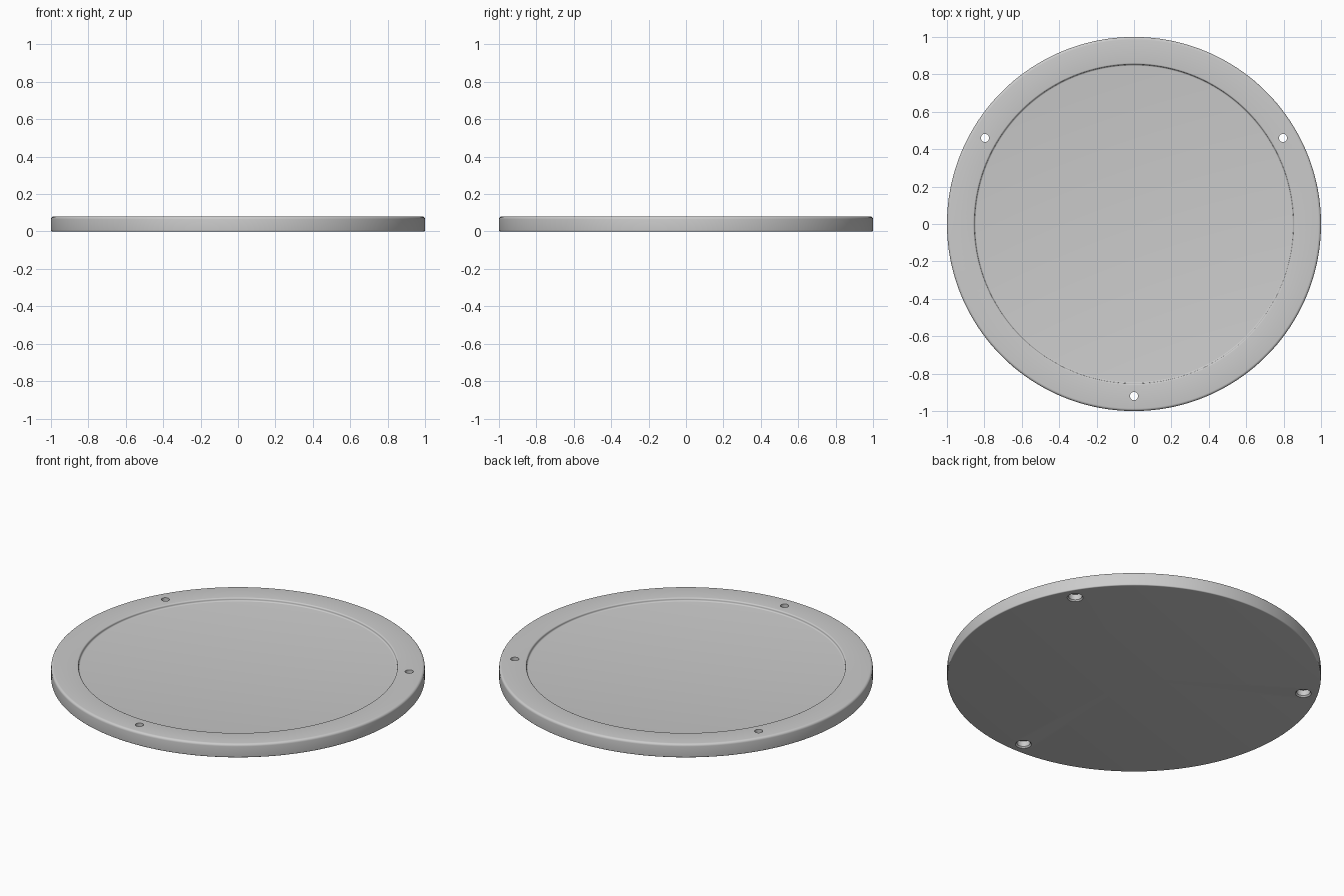
import bpy, bmesh, math
from mathutils import Matrix, Vector

cube = bpy.data.objects.get("Cube")
if cube:
    bpy.data.objects.remove(cube, do_unlink=True)

HEIGHT = 0.08
FLOOR = 0.062
HOLE_RING = 0.92

grey = bpy.data.materials.new("light_grey")
grey.use_nodes = True
colour = (0.6, 0.6, 0.6, 1)
grey.diffuse_color = colour
grey.node_tree.nodes["Principled BSDF"].inputs["Base Color"].default_value = colour


def arc(cx, cz, r, start, end, steps=5):
    """Points of a rounded corner in the radius/height plane."""
    angles = [math.radians(start + (end - start) * i / steps) for i in range(steps + 1)]
    return [(cx + r * math.cos(a), cz + r * math.sin(a)) for a in angles]


def lathe(name, profile, segments, centre=(0, 0)):
    """Closed solid turned around a vertical axis; profile runs axis to axis."""
    bm = bmesh.new()
    verts = [bm.verts.new((r, 0, z)) for r, z in profile]
    edges = [bm.edges.new(pair) for pair in zip(verts, verts[1:])]
    bmesh.ops.spin(bm, geom=verts + edges, cent=(0, 0, 0), axis=(0, 0, 1),
                   angle=math.tau, steps=segments, use_duplicate=False)
    bmesh.ops.remove_doubles(bm, verts=bm.verts, dist=0.00001)
    bmesh.ops.recalc_face_normals(bm, faces=bm.faces)
    bm.transform(Matrix.Translation(Vector((*centre, 0))))
    mesh = bpy.data.meshes.new(name)
    bm.to_mesh(mesh)
    bm.free()
    mesh.materials.append(grey)
    obj = bpy.data.objects.new(name, mesh)
    bpy.context.collection.objects.link(obj)
    return obj


# Round plate with rounded rim and a shallow recess
profile = [(0, 0)]
profile += arc(0.994, 0.006, 0.006, -90, 0)
profile += arc(0.986, HEIGHT - 0.014, 0.014, 0, 90)
profile += arc(0.861, HEIGHT - 0.008, 0.008, 90, 180)
profile += arc(0.845, FLOOR + 0.008, 0.008, 0, -90)
profile += [(0, FLOOR)]
plate = lathe("round_plate", profile, 180)

# Three screw holes, widened underneath
hole = [(0, -0.02), (0.043, -0.02), (0.043, 0), (0.036, 0.008),
        (0.036, 0.04), (0.022, 0.04), (0.022, 0.12), (0, 0.12)]
for i in range(3):
    a = math.radians(-90 + 120 * i)
    cutter = lathe(f"hole_cutter_{i + 1}", hole, 32,
                   (HOLE_RING * math.cos(a), HOLE_RING * math.sin(a)))
    mod = plate.modifiers.new("screw_hole", "BOOLEAN")
    mod.operation = "DIFFERENCE"
    mod.solver = "EXACT"
    mod.object = cutter
    bpy.context.view_layer.objects.active = plate
    bpy.ops.object.modifier_apply(modifier=mod.name)
    bpy.data.objects.remove(cutter, do_unlink=True)

# Smooth shading with sharp hole edges
bpy.ops.object.select_all(action="DESELECT")
plate.select_set(True)
bpy.context.view_layer.objects.active = plate
bpy.ops.object.shade_smooth_by_angle(angle=math.radians(30))
